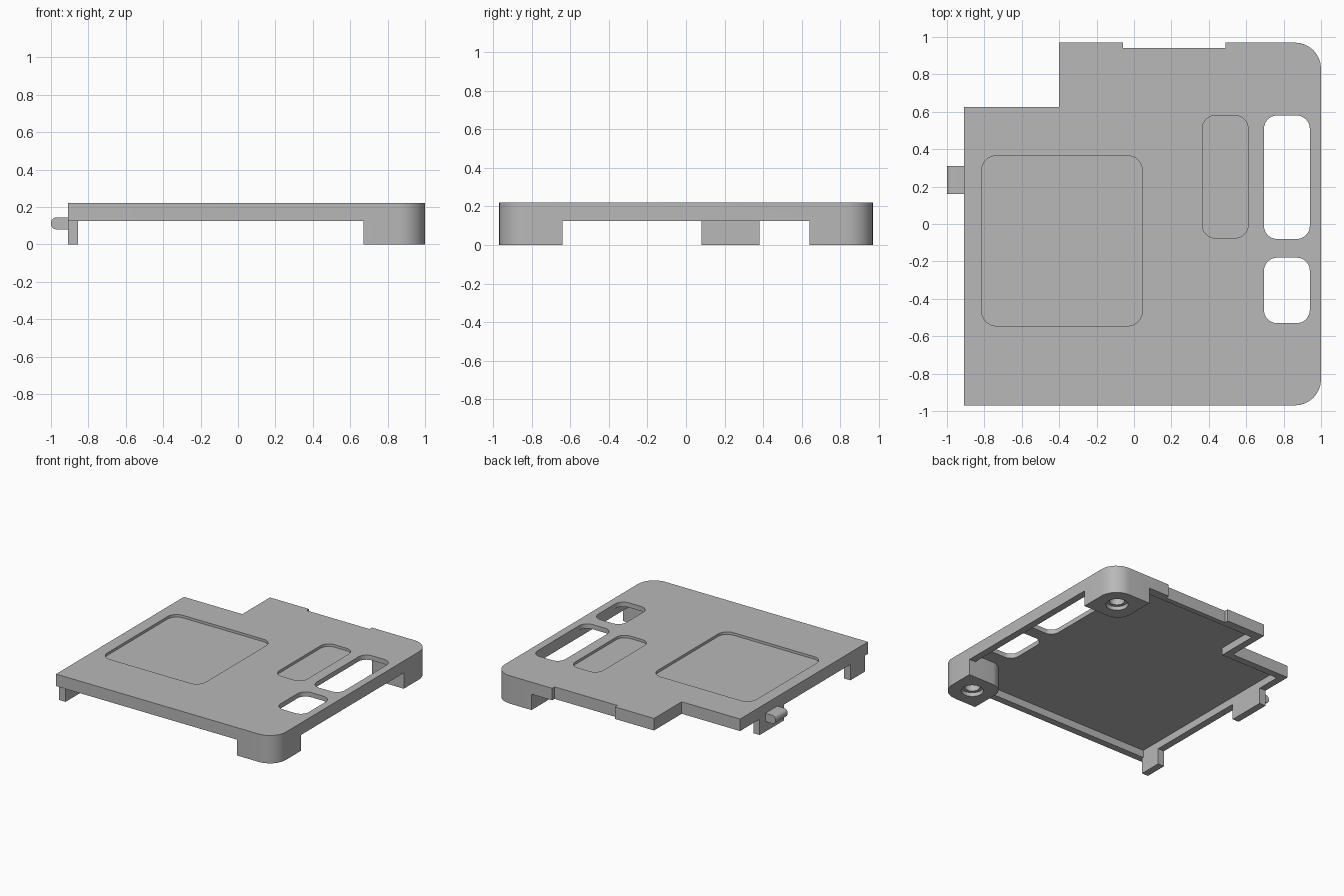
import bpy, bmesh, math
from mathutils import Vector

if "Cube" in bpy.data.objects:
    bpy.data.objects.remove(bpy.data.objects["Cube"])

grey = bpy.data.materials.new("plain_grey")
grey.diffuse_color = (0.48, 0.48, 0.48, 1)
grey.use_nodes = True
grey.node_tree.nodes["Principled BSDF"].inputs["Base Color"].default_value = grey.diffuse_color


def rounded(points, steps=8):
    """Right-angled outline; each point is (x, y) or (x, y, corner radius)."""
    out = []
    for i, p in enumerate(points):
        c = Vector(p[:2])
        if len(p) == 2:
            out.append(c)
            continue
        d1 = (Vector(points[i - 1][:2]) - c).normalized()
        d2 = (Vector(points[(i + 1) % len(points)][:2]) - c).normalized()
        for k in range(steps + 1):
            t = math.pi / 2 * k / steps
            out.append(c + p[2] * (d1 * (1 - math.sin(t)) + d2 * (1 - math.cos(t))))
    return out


def rect(x0, x1, y0, y1, r):
    return rounded([(x0, y0, r), (x1, y0, r), (x1, y1, r), (x0, y1, r)])


def circle(x, y, r, n=32):
    return [Vector((x + r * math.cos(2 * math.pi * k / n),
                    y + r * math.sin(2 * math.pi * k / n))) for k in range(n)]


def prism(name, outline, lo, hi, axis="z"):
    """Extrude an outline along z, or an (x, z) outline along y."""
    place = (lambda p, h: (p.x, p.y, h)) if axis == "z" else (lambda p, h: (p.x, h, p.y))
    bm = bmesh.new()
    face = bm.faces.new([bm.verts.new(place(p, lo)) for p in outline])
    top = bmesh.ops.extrude_face_region(bm, geom=[face])["geom"]
    shift = Vector((0, 0, hi - lo)) if axis == "z" else Vector((0, hi - lo, 0))
    bmesh.ops.translate(bm, vec=shift,
                        verts=[v for v in top if isinstance(v, bmesh.types.BMVert)])
    bmesh.ops.recalc_face_normals(bm, faces=bm.faces)
    mesh = bpy.data.meshes.new(name)
    bm.to_mesh(mesh)
    bm.free()
    mesh.materials.append(grey)
    ob = bpy.data.objects.new(name, mesh)
    bpy.context.collection.objects.link(ob)
    return ob


def activate(ob):
    bpy.ops.object.select_all(action='DESELECT')
    ob.select_set(True)
    bpy.context.view_layer.objects.active = ob


def cut(ob, outline, lo, hi):
    cutter = prism("cutter", outline, lo, hi)
    cutter.hide_render = True
    mod = ob.modifiers.new("cut", 'BOOLEAN')
    mod.operation, mod.solver, mod.object = 'DIFFERENCE', 'EXACT', cutter
    activate(ob)
    bpy.ops.object.modifier_apply(modifier=mod.name)
    bpy.data.objects.remove(cutter)


# Cover block with cut-out back left corner, shallow back notch, rounded right corners
cover = prism("cover", rounded([
    (-0.91, -0.97), (1, -0.97, 0.14), (1, 0.97, 0.14), (0.49, 0.97), (0.49, 0.94),
    (-0.06, 0.94), (-0.06, 0.97), (-0.4, 0.97), (-0.4, 0.625), (-0.91, 0.625)]), 0, 0.22)

# Clear the underside, leaving the two corner feet
cut(cover, rounded([
    (-1.2, -1.2), (0.67, -1.2), (0.67, -0.64, 0.11), (1.2, -0.64), (1.2, 0.64),
    (0.67, 0.64, 0.11), (0.67, 1.2), (-1.2, 1.2)]), -0.1, 0.125)

# Hollow inside the rim
cut(cover, rounded([
    (-0.855, -0.915), (0.67, -0.915), (0.67, -0.64, 0.11), (0.945, -0.64), (0.945, 0.64),
    (0.67, 0.64, 0.11), (0.67, 0.9), (-0.345, 0.9), (-0.345, 0.57), (-0.855, 0.57)]),
    -0.1, 0.183)

# Windows, top recesses and stepped screw holes
for y0, y1 in ((-0.08, 0.58), (-0.53, -0.18)):
    cut(cover, rect(0.695, 0.94, y0, y1, 0.07), -0.1, 0.3)
cut(cover, rect(-0.815, 0.045, -0.545, 0.365, 0.08), 0.2, 0.3)
cut(cover, rect(0.365, 0.61, -0.075, 0.58, 0.07), 0.2, 0.3)
for s in (-1, 1):
    cut(cover, circle(0.835, s * 0.805, 0.08), -0.1, 0.03)
    cut(cover, circle(0.835, s * 0.805, 0.055), -0.1, 0.14)

# Tabs hanging from the left rim, and the rounded latch
prism("front_tab", rounded([(-0.91, -0.93), (-0.855, -0.93), (-0.855, -0.75), (-0.91, -0.75)]),
      0, 0.125)
prism("latch_tab", rounded([(-0.91, 0.08), (-0.855, 0.08), (-0.855, 0.38), (-0.91, 0.38)]),
      0, 0.125)
prism("latch", rounded([(-1, 0.08, 0.03), (-0.905, 0.08), (-0.905, 0.145), (-1, 0.145, 0.03)]),
      0.16, 0.31, axis="y")

for ob in list(bpy.context.scene.objects):
    activate(ob)
    bpy.ops.object.shade_smooth_by_angle(angle=math.radians(30))
